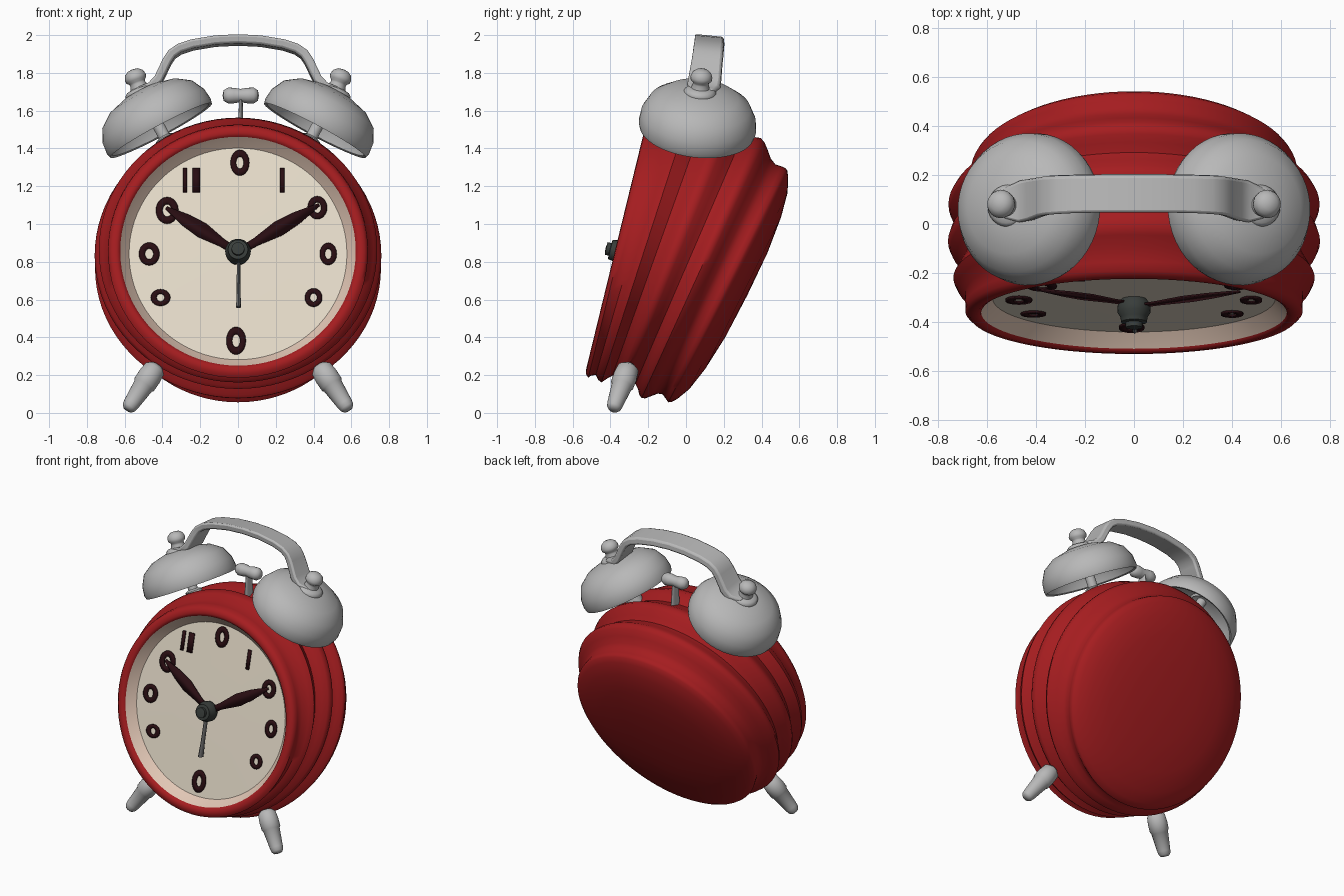
import bpy, bmesh
from math import sin, cos, pi, radians
from mathutils import Matrix, Vector

cube = bpy.data.objects.get("Cube")
if cube:
    bpy.data.objects.remove(cube)


def material(name, rgb):
    m = bpy.data.materials.new(name)
    m.use_nodes = True
    m.diffuse_color = (*rgb, 1)
    m.node_tree.nodes["Principled BSDF"].inputs["Base Color"].default_value = (*rgb, 1)
    return m


RED = material("red_enamel", (0.375, 0.012, 0.014))
GREY = material("grey_metal", (0.48, 0.48, 0.48))
CREAM = material("cream_dial", (0.82, 0.74, 0.61))
PEACH = material("peach_bezel", (0.77, 0.58, 0.47))
BLACK = material("dark_paint", (0.022, 0.004, 0.006))
HUB = material("dark_hub", (0.04, 0.047, 0.043))
STEEL = material("steel_hand", (0.17, 0.17, 0.17))


def finish(name, bm, mat, mirror=False):
    bmesh.ops.recalc_face_normals(bm, faces=bm.faces)
    me = bpy.data.meshes.new(name)
    bm.to_mesh(me)
    bm.free()
    me.materials.append(mat)
    ob = bpy.data.objects.new(name, me)
    bpy.context.collection.objects.link(ob)
    if mirror:
        ob.modifiers.new("mirror", "MIRROR")
    bpy.ops.object.select_all(action="DESELECT")
    ob.select_set(True)
    bpy.context.view_layer.objects.active = ob
    bpy.ops.object.shade_smooth_by_angle(angle=radians(50))
    return ob


def rings(name, stations, mat, sides=32, mirror=False):
    """Skin circles given as (frame, radius, height along frame z)."""
    bm = bmesh.new()
    loops = []
    for frame, r, h in stations:
        n = 1 if r == 0 else sides
        loops.append([bm.verts.new(frame @ Vector((r * cos(2 * pi * i / n), r * sin(2 * pi * i / n), h)))
                      for i in range(n)])
    for a, b in zip(loops, loops[1:]):
        for i in range(sides):
            j = (i + 1) % sides
            quad = [a[i % len(a)], a[j % len(a)], b[j % len(b)], b[i % len(b)]]
            bm.faces.new(list(dict.fromkeys(quad)))
    return finish(name, bm, mat, mirror)


def turned(name, frame, profile, mat, sides=32, mirror=False):
    return rings(name, [(frame, r, h) for r, h in profile], mat, sides, mirror)


def axis_frame(origin, axis):
    q = Vector(axis).to_track_quat("Z", "Y")
    return Matrix.Translation(origin) @ q.to_matrix().to_4x4()


def case_frame(y):
    """Frame in the case at depth y; it leans further back and narrows at the rear."""
    s = y + 0.366
    lean = radians(13.7 + 32 * s - 17 * s * s)
    z = 0.857 + 0.15 * s - 0.79 * s * s
    width = 1 - 0.3 * max(0, s - 0.45)
    up, out = Vector((0, sin(lean), cos(lean))), Vector((0, -cos(lean), sin(lean)))
    m = Matrix((Vector((width, 0, 0)), up, out)).transposed().to_4x4()
    return Matrix.Translation((0, y, z)) @ m


FRONT, BACK = case_frame(-0.366), case_frame(0.217)

# Case: front lip, ribbed wall, domed back
lip = [(0.615, -0.03), (0.625, 0), (0.642, 0.01), (0.67, 0.006), (0.688, -0.012)]
wall = [(-0.33, 0.688), (-0.285, 0.69), (-0.255, 0.72), (-0.22, 0.737), (-0.185, 0.715),
        (-0.155, 0.697), (-0.12, 0.722), (-0.095, 0.748), (-0.07, 0.759), (-0.045, 0.75),
        (-0.015, 0.722), (0.012, 0.705), (0.04, 0.725), (0.06, 0.748), (0.08, 0.757),
        (0.1, 0.748), (0.125, 0.72), (0.15, 0.69), (0.175, 0.678), (0.2, 0.688)]
dome = [(0.693, 0), (0.685, -0.014), (0.655, -0.035), (0.58, -0.068), (0.45, -0.095), (0.25, -0.115), (0, -0.12)]
rings("case", [(FRONT, r, h) for r, h in lip] + [(case_frame(y), r, 0) for y, r in wall]
      + [(BACK, r, h) for r, h in dome], RED, 80)

# Bezel and dial
turned("bezel", FRONT, [(0.624, -0.004), (0.605, -0.03), (0.575, -0.066)], PEACH, 80)
turned("dial", FRONT, [(0.585, -0.064), (0.3, -0.062), (0, -0.06)], CREAM, 80)


def plate(name, outline, h, mat, hole=None):
    """Thin plate on the dial plane; a hole outline turns it into a ring."""
    bm = bmesh.new()
    place = lambda pts: [bm.verts.new(FRONT @ Vector((x, y, h))) for x, y in pts]
    a = place(outline)
    if hole:
        b = place(hole)
        for i in range(len(a)):
            j = (i + 1) % len(a)
            bm.faces.new((a[i], a[j], b[j], b[i]))
    else:
        bm.faces.new(a)
    ob = finish(name, bm, mat)
    sol = ob.modifiers.new("thickness", "SOLIDIFY")
    sol.thickness, sol.offset = 0.008, 0


def oval(x, y, rx, ry, n=20):
    return [(x + rx * cos(2 * pi * i / n), y + ry * sin(2 * pi * i / n)) for i in range(n)]


# Painted hour marks: rings and short bars
marks = [(0.01, 0.495, 0.05, 0.07), (0.42, 0.25, 0.052, 0.062), (0.478, -0.002, 0.045, 0.06),
         (0.4, -0.24, 0.046, 0.05), (-0.01, -0.475, 0.052, 0.075), (-0.41, -0.24, 0.052, 0.045),
         (-0.47, -0.002, 0.055, 0.062), (-0.375, 0.235, 0.06, 0.072)]
for x, y, rx, ry in marks:
    plate("hour_ring", oval(x, y, rx, ry), -0.057, BLACK, oval(x, y, rx * 0.4, ry * 0.48))
for x, w in ((-0.28, 0.011), (-0.22, 0.02), (0.235, 0.012)):
    plate("hour_bar", [(x - w, 0.335), (x + w, 0.335), (x + w, 0.465), (x - w, 0.465)], -0.057, BLACK)


# Hands: slim leaf shapes from the hub
def hand(name, tip, h):
    leaf = [(0, 0.02), (0.22, 0.022), (0.5, 0.042), (0.72, 0.034), (1, 0.008)]
    d = Vector(tip)
    side = Vector((-d.y, d.x)).normalized()
    left = [d * t + side * w for t, w in leaf]
    right = [d * t - side * w for t, w in reversed(leaf)]
    plate(name, left + right, h, BLACK)


hand("minute_hand", (0.43, 0.26), -0.03)
hand("hour_hand", (-0.38, 0.245), -0.04)
blade = FRONT @ Matrix.Translation((0.003, 0, -0.015)) @ Matrix.Rotation(pi / 2, 4, "X") @ Matrix.Diagonal((0.5, 1, 1, 1))
turned("alarm_hand", blade, [(0.018, 0), (0.02, 0.2), (0.026, 0.302), (0, 0.304)], STEEL, 8)
turned("hub", FRONT, [(0.05, -0.062), (0.066, -0.04), (0.068, -0.005), (0.055, 0.015), (0.053, 0.035),
                      (0.034, 0.038), (0.034, 0.058), (0, 0.062)], HUB, 20)

# Bells with posts and finials, mirrored to both sides
bell = axis_frame((-0.41, 0.058, 1.5), (-0.47, 0.1, 0.88))
turned("bell", bell, [(0, 0.205), (0.15, 0.18), (0.24, 0.12), (0.28, 0.04), (0.29, 0), (0.305, -0.006),
                      (0.312, 0.02), (0.305, 0.08), (0.27, 0.15), (0.2, 0.2), (0.1, 0.228), (0, 0.235)],
       GREY, 48, True)
turned("bell_post", bell, [(0.06, -0.15), (0.055, -0.05), (0.032, -0.04), (0.032, 0.2)], GREY, 16, True)
finial = axis_frame((-0.51, 0.073, 1.685), (-0.34, 0.09, 0.93))
turned("finial", finial, [(0.07, -0.02), (0.086, 0), (0.086, 0.018), (0.072, 0.032), (0.048, 0.038),
                          (0.042, 0.06), (0.043, 0.07), (0.056, 0.082), (0.058, 0.1), (0.05, 0.122),
                          (0.03, 0.138), (0, 0.143)], GREY, 24, True)

# Carrying handle: flat strap swept over the top, as (x, y, z, half width)
half = [(-0.53, 0.085, 1.695, 0.06), (-0.46, 0.093, 1.722, 0.085), (-0.42, 0.1, 1.765, 0.085),
        (-0.375, 0.112, 1.86, 0.08), (-0.35, 0.117, 1.897, 0.079), (-0.31, 0.12, 1.925, 0.078),
        (-0.24, 0.123, 1.948, 0.077), (-0.12, 0.125, 1.968, 0.077)]
path = half + [(0, 0.125, 1.974, 0.077)] + [(-x, y, z, w) for x, y, z, w in reversed(half)]
bm = bmesh.new()
loops = []
for i, (x, y, z, w) in enumerate(path):
    p, q = path[max(i - 1, 0)], path[min(i + 1, len(path) - 1)]
    t = Vector((q[0] - p[0], 0, q[2] - p[2])).normalized()
    n = Vector((-t.z, -0.1, t.x)) * 0.024
    s = Vector((0, w, 0.1 * -w))
    loops.append([bm.verts.new(Vector((x, y, z)) + s * a + n * b)
                  for a, b in ((-1, -1), (1, -1), (1, 1), (-1, 1))])
for a, b in zip(loops, loops[1:]):
    for i in range(4):
        bm.faces.new((a[i], a[(i + 1) % 4], b[(i + 1) % 4], b[i]))
bm.faces.new(loops[0])
bm.faces.new(loops[-1])
bev = finish("handle", bm, GREY).modifiers.new("soft_edges", "BEVEL")
bev.width, bev.segments, bev.angle_limit = 0.012, 2, radians(50)

# Striker between the bells: flat tapering blade and a rounded head
blade = axis_frame((0.015, 0.1, 1.48), (0, 0, 1)) @ Matrix.Diagonal((0.3, 1, 1, 1))
turned("striker_blade", blade, [(0.05, 0), (0.032, 0.18)], GREY, 12)
turned("striker_head", axis_frame((-0.082, 0.1, 1.68), (1, 0, 0)),
       [(0, 0), (0.028, 0.006), (0.042, 0.03), (0.041, 0.06), (0.035, 0.095), (0.041, 0.13),
        (0.042, 0.165), (0.028, 0.187), (0, 0.193)], GREY, 20)

# Feet, splayed and leaning forward
foot = axis_frame((-0.58, -0.383, 0.025), (0.15, 0.082, 0.225))
turned("foot", foot, [(0, -0.012), (0.026, -0.01), (0.038, 0.005), (0.043, 0.03), (0.055, 0.15),
                      (0.062, 0.158), (0.063, 0.21), (0.058, 0.26), (0.035, 0.282), (0, 0.287)],
       GREY, 24, True)
